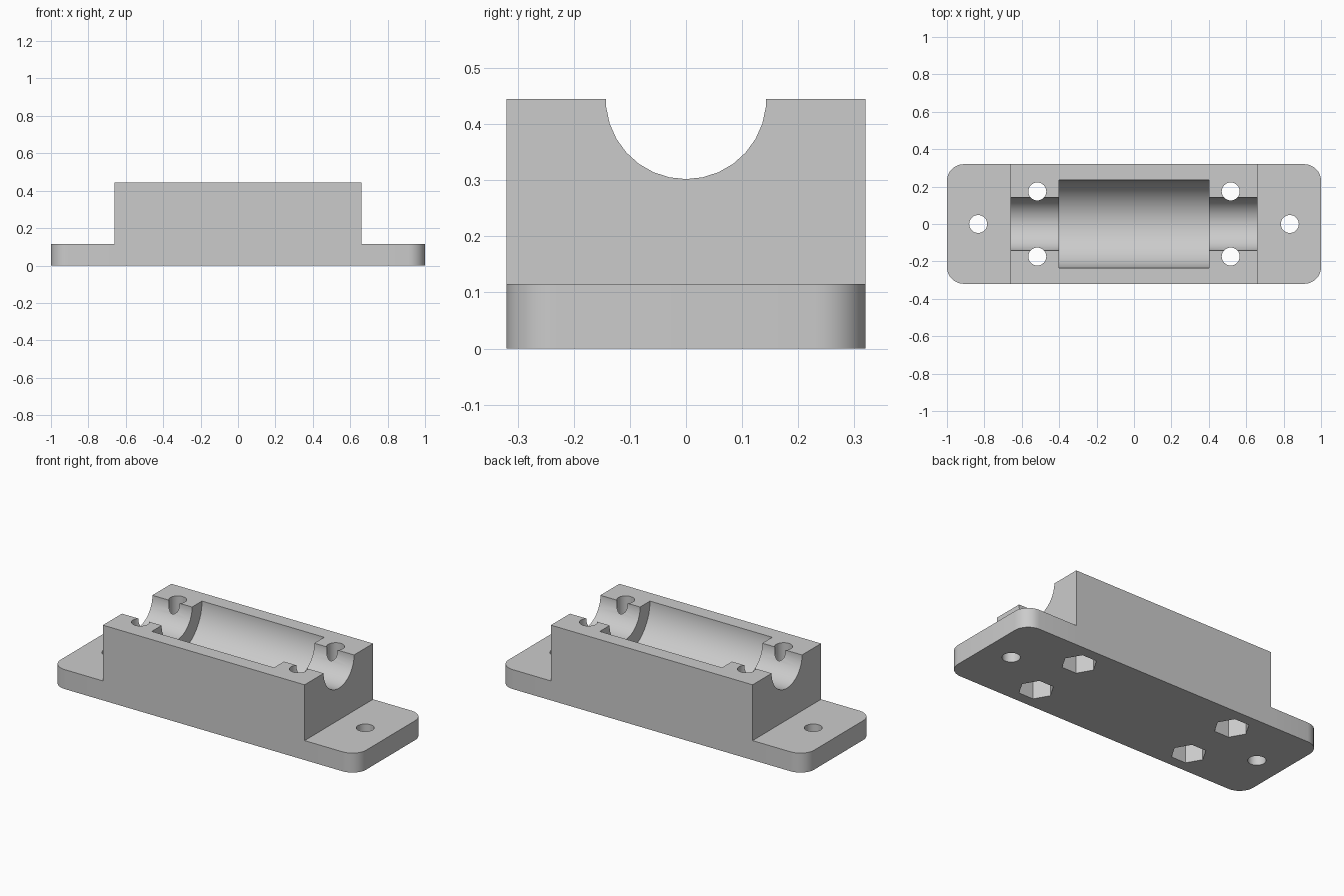
import bpy, bmesh, math
from mathutils import Matrix, Vector

cube = bpy.data.objects.get("Cube")
if cube:
    bpy.data.objects.remove(cube, do_unlink=True)

HALF_L, HALF_W, CORNER = 1.0, 0.32, 0.09
PLATE_H, BLOCK_H, BLOCK_X = 0.115, 0.445, 0.66

grey = bpy.data.materials.new("plain grey")
grey.use_nodes = True
colour = (0.6, 0.6, 0.6, 1)
grey.diffuse_color = colour
grey.node_tree.nodes["Principled BSDF"].inputs["Base Color"].default_value = colour


def add_object(name, bm):
    bmesh.ops.recalc_face_normals(bm, faces=bm.faces)
    mesh = bpy.data.meshes.new(name)
    bm.to_mesh(mesh)
    bm.free()
    mesh.materials.append(grey)
    obj = bpy.data.objects.new(name, mesh)
    bpy.context.collection.objects.link(obj)
    return obj


def extrude_up(bm, faces, height):
    result = bmesh.ops.extrude_face_region(bm, geom=faces)["geom"]
    verts = [g for g in result if isinstance(g, bmesh.types.BMVert)]
    bmesh.ops.translate(bm, verts=verts, vec=(0, 0, height))


# Base plate with rounded corners, its middle raised into the block
bm = bmesh.new()
outline = []
for quarter, (sx, sy) in enumerate([(1, 1), (-1, 1), (-1, -1), (1, -1)]):
    for step in range(9):
        a = math.radians(90 * quarter + 90 * step / 8)
        outline.append(bm.verts.new((sx * (HALF_L - CORNER) + CORNER * math.cos(a),
                                     sy * (HALF_W - CORNER) + CORNER * math.sin(a), 0)))
extrude_up(bm, [bm.faces.new(outline)], PLATE_H)
for x in (-BLOCK_X, BLOCK_X):
    bmesh.ops.bisect_plane(bm, geom=bm.verts[:] + bm.edges[:] + bm.faces[:],
                           plane_co=(x, 0, 0), plane_no=(1, 0, 0))
middle = [f for f in bm.faces
          if f.calc_center_median().z > PLATE_H - 0.001 and abs(f.calc_center_median().x) < 0.1]
extrude_up(bm, middle, BLOCK_H - PLATE_H)
# extruding leaves the old top behind only if it bounds nothing; drop any such face
inner = [f for f in bm.faces if all(abs(v.co.z - PLATE_H) < 0.001 for v in f.verts)
         and abs(f.calc_center_median().x) < 0.1]
bmesh.ops.delete(bm, geom=inner, context='FACES_ONLY')
body = add_object("bearing_holder", bm)


def cut(name, radius, length, centre, sides=32, along_x=False):
    """Subtract a prism or cylinder from the body."""
    bm = bmesh.new()
    turn = Matrix.Rotation(math.pi / 2, 4, 'Y') if along_x else Matrix()
    # roll so that a corner of the outline points along x (or along y for bores)
    roll = Matrix.Rotation(math.pi / 2 if along_x else 0, 4, 'Z')
    bmesh.ops.create_cone(bm, cap_ends=True, segments=sides, radius1=radius, radius2=radius,
                          depth=length, matrix=Matrix.Translation(Vector(centre)) @ turn @ roll)
    # turn six-sided cutters so that two corners lie on the x axis
    if sides == 6:
        far = max(abs(v.co.x - centre[0]) for v in bm.verts)
        if far < radius - 0.001:
            bmesh.ops.rotate(bm, verts=bm.verts, cent=centre,
                             matrix=Matrix.Rotation(math.pi / 6, 3, 'Z'))
    cutter = add_object(name, bm)
    cutter.hide_render = True
    mod = body.modifiers.new(name, 'BOOLEAN')
    mod.operation, mod.solver, mod.object = 'DIFFERENCE', 'EXACT', cutter
    bpy.context.view_layer.objects.active = body
    bpy.ops.object.modifier_apply(modifier=name)
    bpy.data.objects.remove(cutter, do_unlink=True)


# Shaft bore and wider bearing pocket
cut("shaft_bore", 0.143, 1.6, (0, 0, BLOCK_H), sides=30, along_x=True)
cut("bearing_pocket", 0.235, 0.8, (0, 0, BLOCK_H), sides=50, along_x=True)

# Mounting holes, clamp bolt holes and nut sockets below
for sx in (-1, 1):
    cut("mounting_hole", 0.048, 1, (sx * 0.833, 0, 0.1))
    for sy in (-1, 1):
        spot = (sx * 0.517, sy * 0.174)
        cut("bolt_hole", 0.048, 2, (*spot, 0.2))
        cut("nut_socket", 0.095, 0.26, (*spot, 0), sides=6)

# Smooth curves, sharp edges
bpy.ops.object.select_all(action='DESELECT')
body.select_set(True)
bpy.context.view_layer.objects.active = body
bpy.ops.object.shade_smooth_by_angle(angle=math.radians(30))
